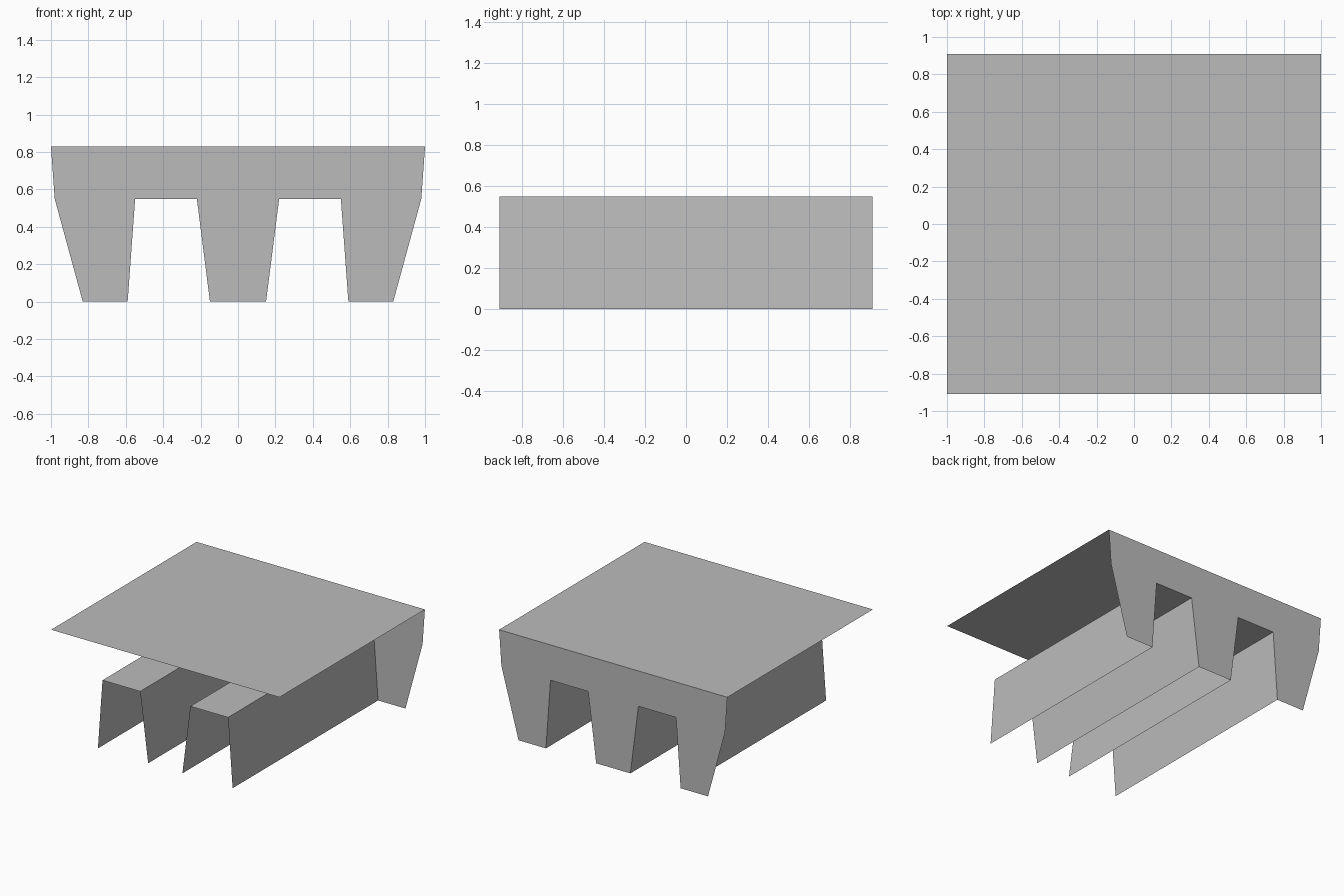
import bpy
import bmesh

default = bpy.data.objects.get("Cube")
if default:
    bpy.data.objects.remove(default, do_unlink=True)

HALF_X, HALF_Y = 1.0, 0.91
TOP, NOTCH = 0.83, 0.55

# Single plain grey
grey = bpy.data.materials.new("plain grey")
grey.use_nodes = True
colour = (0.5, 0.5, 0.5, 1)
grey.diffuse_color = colour
grey.node_tree.nodes["Principled BSDF"].inputs["Base Color"].default_value = colour


def make_object(name, faces):
    """Build a flat-faced sheet object from lists of corner points."""
    bm = bmesh.new()
    for corners in faces:
        bm.faces.new([bm.verts.new(c) for c in corners])
    bmesh.ops.remove_doubles(bm, verts=bm.verts, dist=0.0001)
    mesh = bpy.data.meshes.new(name)
    bm.to_mesh(mesh)
    bm.free()
    mesh.materials.append(grey)
    obj = bpy.data.objects.new(name, mesh)
    bpy.context.collection.objects.link(obj)
    return obj


# Thin top sheet
make_object("top_sheet", [[(-HALF_X, -HALF_Y, TOP), (HALF_X, -HALF_Y, TOP),
                           (HALF_X, HALF_Y, TOP), (-HALF_X, HALF_Y, TOP)]])

# Three-legged back panel, from a mirrored half outline
notch = [(0.15, 0), (0.22, NOTCH), (0.55, NOTCH), (0.59, 0)]
half = notch + [(0.83, 0), (0.98, NOTCH), (HALF_X, TOP)]
outline = half + [(-x, z) for x, z in reversed(half)]
make_object("back_panel", [[(x, HALF_Y, z) for x, z in reversed(outline)]])

# Open channels running forward from the notches
for side, name in ((1, "left_channel"), (-1, "right_channel")):
    faces = []
    for (xa, za), (xb, zb) in zip(notch, notch[1:]):
        quad = [(side * xa, -HALF_Y, za), (side * xb, -HALF_Y, zb),
                (side * xb, HALF_Y, zb), (side * xa, HALF_Y, za)]
        # Walls face into the channel on both sides
        faces.append(quad[::-1] if side > 0 else quad)
    make_object(name, faces)
